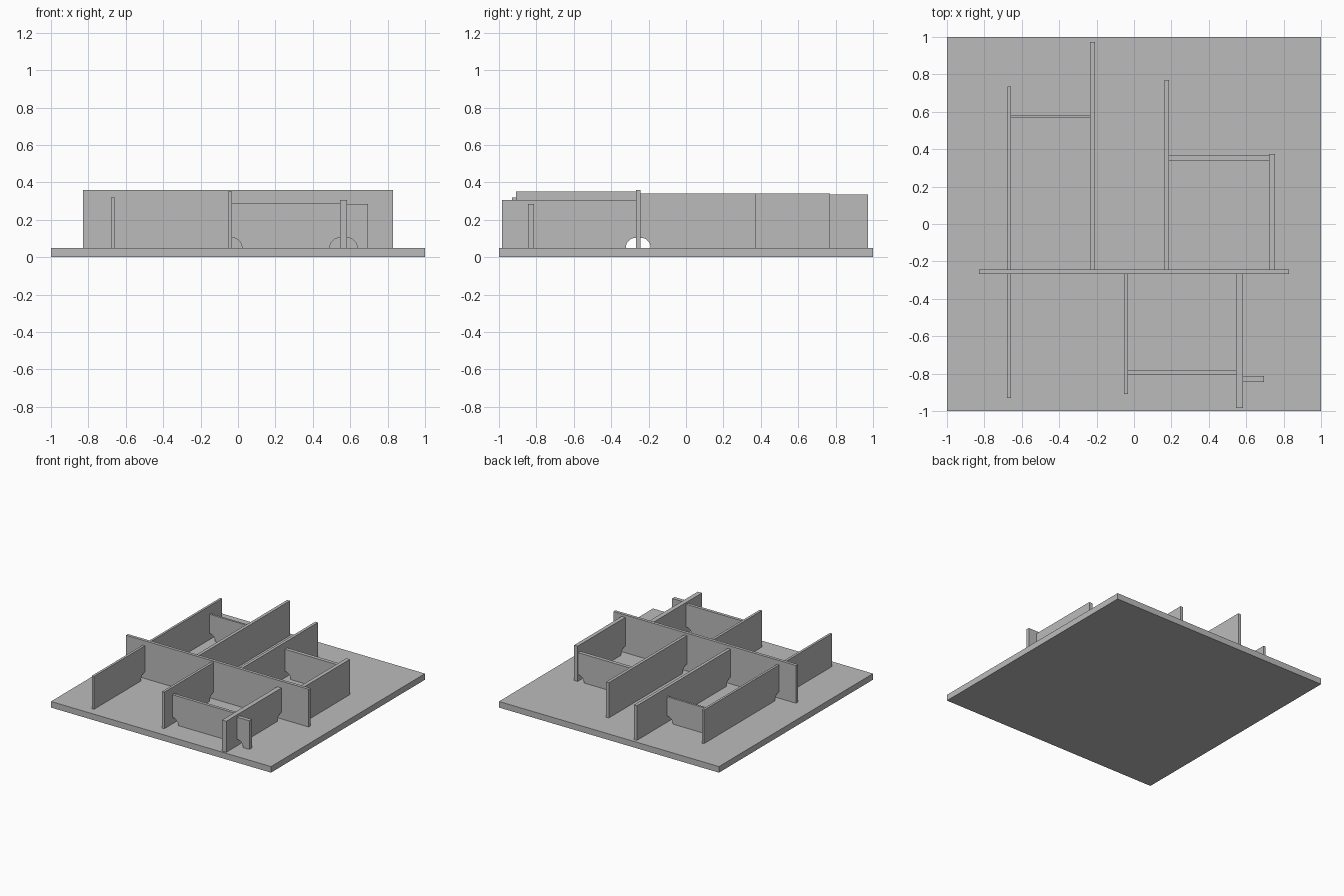
import bpy, bmesh, math
from mathutils import Vector

cube = bpy.data.objects.get("Cube")
if cube:
    bpy.data.objects.remove(cube)

FLOOR = 0.05      # top of the base plate
NOTCH = 0.054     # radius of the rounded cut where walls meet
ARC_STEPS = 12

grey = bpy.data.materials.new("plain_grey")
grey.use_nodes = True
grey.diffuse_color = (0.5, 0.5, 0.5, 1)
grey.node_tree.nodes["Principled BSDF"].inputs["Base Color"].default_value = grey.diffuse_color


def panel(name, axis, span, sides, bottom, top, cut_start=False, cut_end=False):
    """Upright panel running along an axis, with quarter-round cuts at joined ends."""
    start, end = span
    steps = [math.pi / 2 * i / ARC_STEPS for i in range(ARC_STEPS + 1)]
    outline = []
    if cut_start:
        outline += [(start + NOTCH * math.sin(a), bottom + NOTCH * math.cos(a)) for a in steps]
    else:
        outline.append((start, bottom))
    if cut_end:
        outline += [(end - NOTCH * math.cos(a), bottom + NOTCH * math.sin(a)) for a in steps]
    else:
        outline.append((end, bottom))
    outline += [(end, top), (start, top)]

    def place(along, across, z):
        return (along, across, z) if axis == "x" else (across, along, z)

    bm = bmesh.new()
    face = bm.faces.new([bm.verts.new(place(u, sides[0], z)) for u, z in outline])
    grown = bmesh.ops.extrude_face_region(bm, geom=[face])["geom"]
    verts = [v for v in grown if isinstance(v, bmesh.types.BMVert)]
    bmesh.ops.translate(bm, verts=verts, vec=Vector(place(0, sides[1] - sides[0], 0)))
    bmesh.ops.recalc_face_normals(bm, faces=bm.faces)
    mesh = bpy.data.meshes.new(name)
    bm.to_mesh(mesh)
    bm.free()
    mesh.materials.append(grey)
    obj = bpy.data.objects.new(name, mesh)
    bpy.context.collection.objects.link(obj)
    return obj


# Base plate and the long wall across it
panel("base_plate", "x", (-1, 1), (-1, 1), 0, FLOOR)
FRONT, BACK = -0.268, -0.243
panel("main_wall", "x", (-0.83, 0.83), (FRONT, BACK), FLOOR, 0.36)

# Walls running back from the main wall: name, far end, sides, top
for name, far, sides, top in [
    ("back_right_outer_wall", 0.735, (-0.677, -0.658), 0.325),
    ("back_right_inner_wall", 0.973, (-0.235, -0.209), 0.335),
    ("back_left_inner_wall", 0.77, (0.163, 0.187), 0.34),
    ("back_left_outer_wall", 0.375, (0.722, 0.754), 0.34),
]:
    panel(name, "y", (BACK, far), sides, FLOOR, top, cut_start=True)

# Walls running forward from the main wall
for name, far, sides, top in [
    ("front_right_wall", -0.93, (-0.678, -0.658), 0.32),
    ("front_middle_wall", -0.91, (-0.054, -0.033), 0.35),
    ("front_left_wall", -0.985, (0.545, 0.583), 0.305),
]:
    panel(name, "y", (far, FRONT), sides, FLOOR, top, cut_end=True)

# Cross walls joining neighbouring walls
for name, span, sides, top in [
    ("back_right_cross_wall", (-0.658, -0.235), (0.567, 0.584), 0.26),
    ("back_left_cross_wall", (0.187, 0.722), (0.34, 0.37), 0.285),
    ("front_cross_wall", (-0.033, 0.545), (-0.805, -0.78), 0.29),
]:
    panel(name, "x", span, sides, FLOOR, top, cut_start=True, cut_end=True)

# Short stub on the outside of the front left wall
panel("front_stub_wall", "x", (0.583, 0.695), (-0.845, -0.813), FLOOR, 0.285, cut_start=True)
